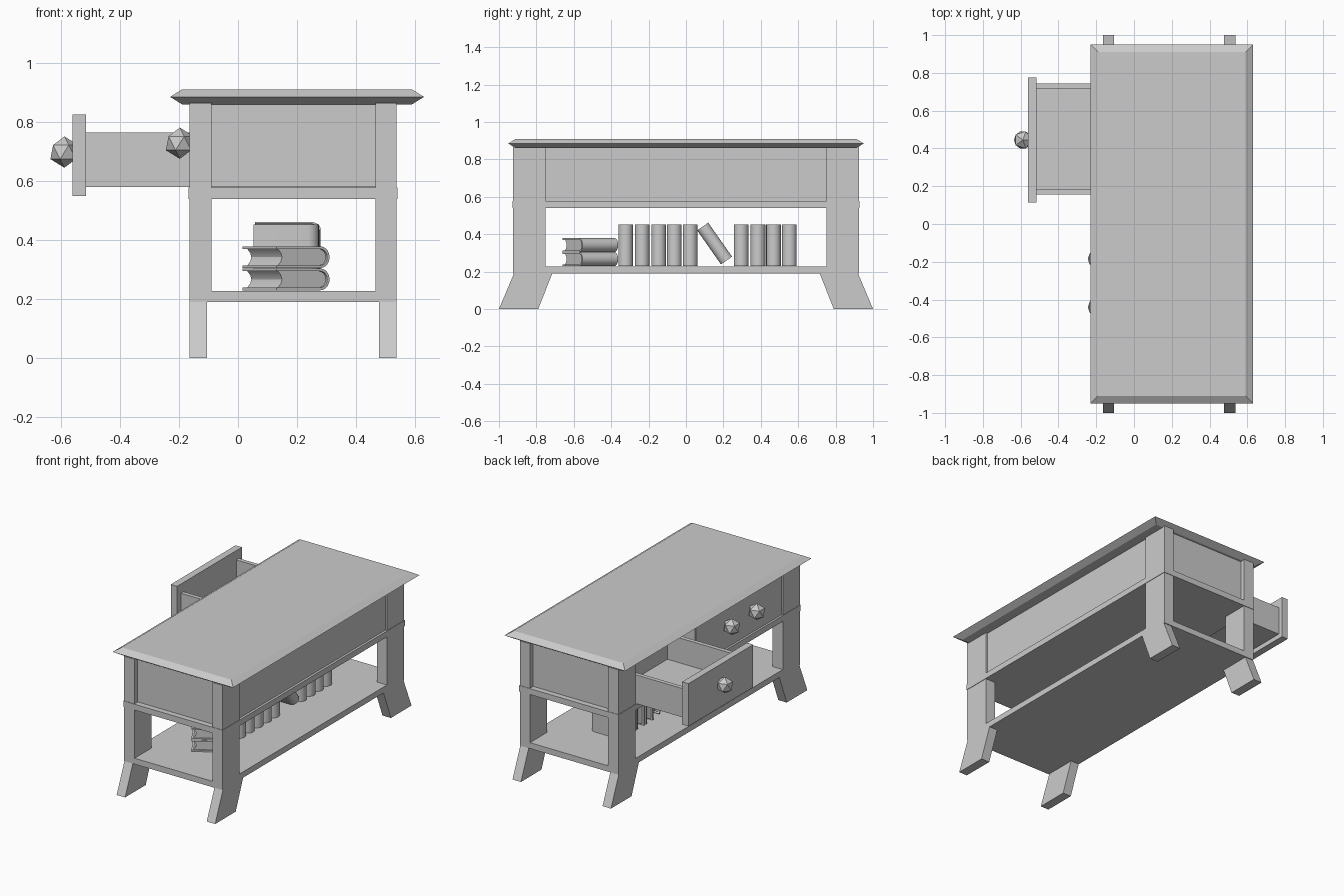
import bpy, bmesh, math
from mathutils import Matrix, Vector

if "Cube" in bpy.data.objects:
    bpy.data.objects.remove(bpy.data.objects["Cube"])

mat = bpy.data.materials.new("plain grey")
mat.diffuse_color = (0.6, 0.6, 0.6, 1)
mat.use_nodes = True
mat.node_tree.nodes["Principled BSDF"].inputs["Base Color"].default_value = mat.diffuse_color


def finish(name, bm):
    bmesh.ops.recalc_face_normals(bm, faces=bm.faces)
    me = bpy.data.meshes.new(name)
    bm.to_mesh(me)
    bm.free()
    me.materials.append(mat)
    ob = bpy.data.objects.new(name, me)
    bpy.context.collection.objects.link(ob)
    return ob


def box(name, x0, x1, y0, y1, z0, z1):
    bm = bmesh.new()
    bmesh.ops.create_cube(bm, size=1)
    for v in bm.verts:
        v.co = ((x0 + x1) / 2 + v.co.x * (x1 - x0),
                (y0 + y1) / 2 + v.co.y * (y1 - y0),
                (z0 + z1) / 2 + v.co.z * (z1 - z0))
    return finish(name, bm)


def prism(name, pts, vec):
    """Extrude a closed outline of 3D points along vec."""
    bm = bmesh.new()
    f = bm.faces.new([bm.verts.new(p) for p in pts])
    ext = bmesh.ops.extrude_face_region(bm, geom=[f])["geom"]
    bmesh.ops.translate(bm, vec=vec, verts=[g for g in ext if isinstance(g, bmesh.types.BMVert)])
    return finish(name, bm)


# Table top with a pointed edge
bm = bmesh.new()
rings = []
for inset, z in ((0.04, 0.86), (0.0, 0.885), (0.04, 0.91)):
    hx, hy = 0.43 - inset, 0.95 - inset
    rings.append([bm.verts.new((0.2 + sx * hx, sy * hy, z))
                  for sx, sy in ((-1, -1), (1, -1), (1, 1), (-1, 1))])
bm.faces.new(rings[0])
bm.faces.new(rings[2])
for a, b in zip(rings, rings[1:]):
    for i in range(4):
        j = (i + 1) % 4
        bm.faces.new((a[i], a[j], b[j], b[i]))
finish("table_top", bm)

# Legs and splayed feet
for s, side in ((-1, "front"), (1, "back")):
    ya, yb = sorted((s * 0.75, s * 0.925))
    for x0, x1, fx0, fx1, end in ((-0.165, -0.09, -0.165, -0.105, "left"),
                                  (0.465, 0.537, 0.477, 0.537, "right")):
        box(f"{side}_{end}_leg", x0, x1, ya, yb, 0.225, 0.865)
        outline = [(fx0, s * 0.715, 0.19), (fx0, s * 0.92, 0.19), (fx0, s * 1.0, 0), (fx0, s * 0.79, 0)]
        prism(f"{side}_{end}_foot", outline, (fx1 - fx0, 0, 0))
    # Recessed end panel
    ya, yb = sorted((s * 0.87, s * 0.895))
    box(f"{side}_end_panel", -0.09, 0.465, ya, yb, 0.58, 0.865)

# Shelf, cabinet floor and walls
box("shelf", -0.165, 0.537, -0.925, 0.925, 0.19, 0.228)
box("cabinet_floor", -0.168, 0.54, -0.928, 0.928, 0.54, 0.578)
box("cabinet_back_panel", 0.495, 0.525, -0.75, 0.75, 0.578, 0.865)
box("closed_drawer_front", -0.155, -0.115, -0.75, 0.12, 0.578, 0.865)
box("drawer_partition", -0.15, 0.495, 0.10, 0.125, 0.578, 0.865)

# Open drawer
box("open_drawer_front", -0.56, -0.515, 0.115, 0.775, 0.55, 0.825)
box("open_drawer_floor", -0.515, 0.03, 0.155, 0.745, 0.58, 0.605)
box("open_drawer_near_side", -0.515, 0.03, 0.155, 0.182, 0.58, 0.765)
box("open_drawer_far_side", -0.515, 0.03, 0.718, 0.745, 0.58, 0.765)
box("open_drawer_rear", 0.005, 0.03, 0.182, 0.718, 0.605, 0.765)

# Faceted knobs
for i, p in enumerate(((-0.588, 0.445, 0.698), (-0.197, -0.185, 0.728), (-0.197, -0.44, 0.728))):
    bm = bmesh.new()
    bmesh.ops.create_icosphere(bm, subdivisions=1, radius=0.053, matrix=Matrix.Translation(p))
    finish(f"drawer_knob_{i + 1}", bm)


def book(name, depth, thick, height, matrix):
    """Book standing on its tail, rounded spine towards +x, centred on its origin."""
    t, r = 0.009, thick / 2
    cx = depth / 2 - r
    arc = [math.radians(-90 + 18 * k) for k in range(11)]

    def bend(rad):
        return [(cx + rad * math.cos(a), rad * math.sin(a)) for a in arc]
    x0 = -depth / 2
    cover = [(x0, -r)] + bend(r) + [(x0, r), (x0, r - t)] + bend(r - t)[::-1] + [(x0, t - r)]
    # Page block with a hollow fore-edge
    p = r - t
    pages = [(x0 + 0.012, -p)] + bend(p) + [(x0 + 0.012, p), (x0 + 0.024, p * 0.5),
                                            (x0 + 0.028, 0), (x0 + 0.024, -p * 0.5)]
    for part, pts, h in (("cover", cover, height), ("pages", pages, height - 0.02)):
        ob = prism(f"{name}_{part}", [(x, y, -h / 2) for x, y in pts], (0, 0, h))
        ob.matrix_world = matrix
        bpy.ops.object.select_all(action='DESELECT')
        ob.select_set(True)
        bpy.context.view_layer.objects.active = ob
        bpy.ops.object.shade_smooth_by_angle(angle=math.radians(30))


# Upright books
for i, y in enumerate((-0.323, -0.235, -0.146, -0.062, 0.022, 0.295, 0.385, 0.468, 0.553)):
    book(f"upright_book_{i + 1}", 0.222, 0.078, 0.222, Matrix.Translation((0.163, y, 0.342)))
# Leaning book
book("leaning_book", 0.222, 0.072, 0.222,
     Matrix.Translation((0.168, 0.153, 0.35)) @ Matrix.Rotation(math.radians(35), 4, 'X'))
# Two books lying flat, turned on the shelf
for i, z in enumerate((0.267, 0.342)):
    book(f"lying_book_{i + 1}", 0.21, 0.074, 0.222,
         Matrix.Translation((0.163, -0.512, z)) @ Matrix.Rotation(math.radians(31), 4, 'Z')
         @ Matrix.Rotation(math.radians(90), 4, 'X'))
